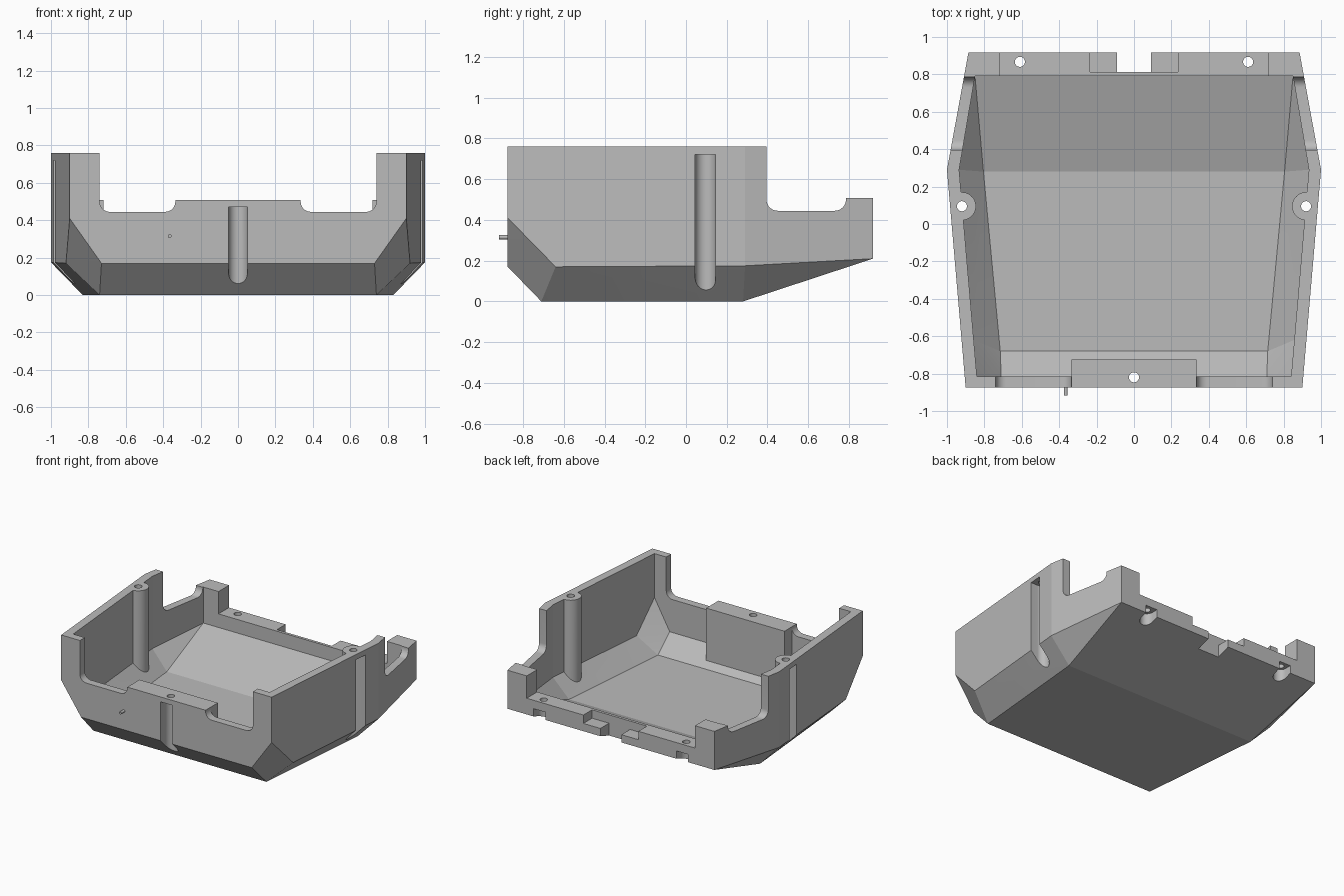
import bpy, bmesh
from math import sin, cos, pi
from mathutils import Vector

old = bpy.data.objects.get("Cube")
if old:
    bpy.data.objects.remove(old, do_unlink=True)

grey = bpy.data.materials.new("plain grey")
grey.use_nodes = True
grey.diffuse_color = (0.5, 0.5, 0.5, 1)
grey.node_tree.nodes["Principled BSDF"].inputs["Base Color"].default_value = (0.5, 0.5, 0.5, 1)


def finish(bm, name):
    bmesh.ops.recalc_face_normals(bm, faces=bm.faces[:])
    mesh = bpy.data.meshes.new(name)
    bm.to_mesh(mesh)
    bm.free()
    ob = bpy.data.objects.new(name, mesh)
    bpy.context.collection.objects.link(ob)
    return ob


def hull(name, half):
    """Convex solid from corner points of the +x half."""
    bm = bmesh.new()
    for x, y, z in half:
        for s in (1, -1):
            bm.verts.new((s * x, y, z))
    res = bmesh.ops.convex_hull(bm, input=bm.verts[:])
    spare = {v for v in bm.verts if not v.link_faces}
    bmesh.ops.delete(bm, geom=list(spare), context="VERTS")
    return finish(bm, name)


def prism(name, profile, axis, lo, hi):
    """Extrude a 2D profile along an axis; profile uses the other two axes in order."""
    place = {"x": lambda a, b, t: (t, a, b),
             "y": lambda a, b, t: (a, t, b),
             "z": lambda a, b, t: (a, b, t)}[axis]
    bm = bmesh.new()
    face = bm.faces.new([bm.verts.new(place(a, b, lo)) for a, b in profile])
    ext = bmesh.ops.extrude_face_region(bm, geom=[face])
    move = Vector(place(0, 0, hi - lo))
    bmesh.ops.translate(bm, vec=move,
                        verts=[g for g in ext["geom"] if isinstance(g, bmesh.types.BMVert)])
    return finish(bm, name)


def arc(cx, cy, r, a0, a1, n=10):
    return [(cx + r * cos(a0 + (a1 - a0) * i / n), cy + r * sin(a0 + (a1 - a0) * i / n))
            for i in range(n + 1)]


def circle(cx, cy, r):
    return arc(cx, cy, r, 0, 2 * pi, 40)[:-1]


def rect(x0, x1, y0, y1):
    return [(x0, y0), (x1, y0), (x1, y1), (x0, y1)]


def channel(cx, cy, r, out):
    """Half-round channel outline that runs outward in the direction of angle out."""
    curve = arc(cx, cy, r, out + pi / 2, out + 3 * pi / 2, 24)
    reach = 0.25
    far = [(x + reach * cos(out), y + reach * sin(out)) for x, y in (curve[-1], curve[0])]
    return curve + far


def cut(target, tool):
    mod = target.modifiers.new("cut", "BOOLEAN")
    mod.operation = "DIFFERENCE"
    mod.solver = "EXACT"
    mod.object = tool
    bpy.context.view_layer.objects.active = target
    bpy.ops.object.modifier_apply(modifier=mod.name)
    bpy.data.objects.remove(tool, do_unlink=True)


# Faceted outer body
TOP = 0.76
tray = hull("tray_shell", [
    (0.9, -0.875, TOP), (0.9, -0.875, 0.41), (0.73, -0.875, 0.17),
    (0.74, -0.71, 0), (0.92, -0.64, 0.17), (0.83, 0.28, 0),
    (1.0, 0.29, 0.175), (1.0, 0.29, TOP), (0.885, 0.918, 0.21), (0.885, 0.918, TOP)])

# Inner cavity, leaving the screw bosses standing
cavity = hull("cavity", [
    (0.84, -0.815, 1), (0.84, -0.815, 0.42), (0.71, -0.815, 0.19),
    (0.715, -0.68, 0.06), (0.857, -0.62, 0.195), (0.805, 0.28, 0.06),
    (0.935, 0.29, 0.2), (0.935, 0.29, 1), (0.85, 0.79, 0.23), (0.85, 0.79, 1)])
SIDE_X, SIDE_Y, FRONT_Y = 0.92, 0.095, -0.82
cut(cavity, prism("boss", rect(-0.335, 0.335, -0.9, -0.725), "z", -0.1, 1.1))
for s, out in ((1, 0), (-1, pi)):
    cut(cavity, prism("boss", channel(s * SIDE_X, SIDE_Y, 0.075, out), "z", -0.1, 1.1))
cut(tray, cavity)

# Side cut-outs and lowered rear corner posts
r = 0.055
side = ([(0.395, 1)] + arc(0.395 + r, 0.445 + r, r, pi, 1.5 * pi)
        + arc(0.785 - r, 0.445 + r, r, 1.5 * pi, 2 * pi) + [(0.785, 0.508), (1.2, 0.508), (1.2, 1)])
cut(tray, prism("side_cut", side, "x", -1.2, 1.2))

# Front cut-outs with the raised middle
left = ([(-0.74, 1)] + arc(-0.74 + r, 0.445 + r, r, pi, 1.5 * pi)
        + arc(-0.335 - r, 0.445 + r, r, 1.5 * pi, 2 * pi) + [(-0.335, 0.508)])
cut(tray, prism("front_cut", left + [(-x, z) for x, z in reversed(left)], "y", -1.2, -0.7))

# Rear ledge, its recess and the open gap
cut(tray, prism("ledge_cut", rect(-0.72, 0.72, 0.78, 1.2), "z", 0.335, 1))
cut(tray, prism("recess_cut", rect(-0.235, 0.235, 0.812, 1.2), "z", 0.27, 1))
cut(tray, prism("gap_cut", rect(-0.09, 0.09, 0.812, 1.2), "z", -0.1, 1))

# Screw holes with half-round channels open to the outside
for x, y, out, height in ((0, FRONT_Y, -pi / 2, 0.47),
                          (SIDE_X, SIDE_Y, 0, 0.72), (-SIDE_X, SIDE_Y, pi, 0.72),
                          (0.61, 0.867, pi / 2, 0.27), (-0.61, 0.867, pi / 2, 0.27)):
    cut(tray, prism("channel_cut", channel(x, y, 0.05, out), "z", -0.1, height))
    cut(tray, prism("hole_cut", circle(x, y, 0.027), "z", -0.1, 1))

# Small pin on the front
pin = prism("front_pin", circle(-0.365, 0.315, 0.01), "y", -0.918, -0.85)

for ob in (tray, pin):
    ob.data.materials.clear()
    ob.data.materials.append(grey)
    for p in ob.data.polygons:
        p.material_index = 0
    bpy.ops.object.select_all(action="DESELECT")
    ob.select_set(True)
    bpy.context.view_layer.objects.active = ob
    bpy.ops.object.shade_smooth_by_angle(angle=0.22)
